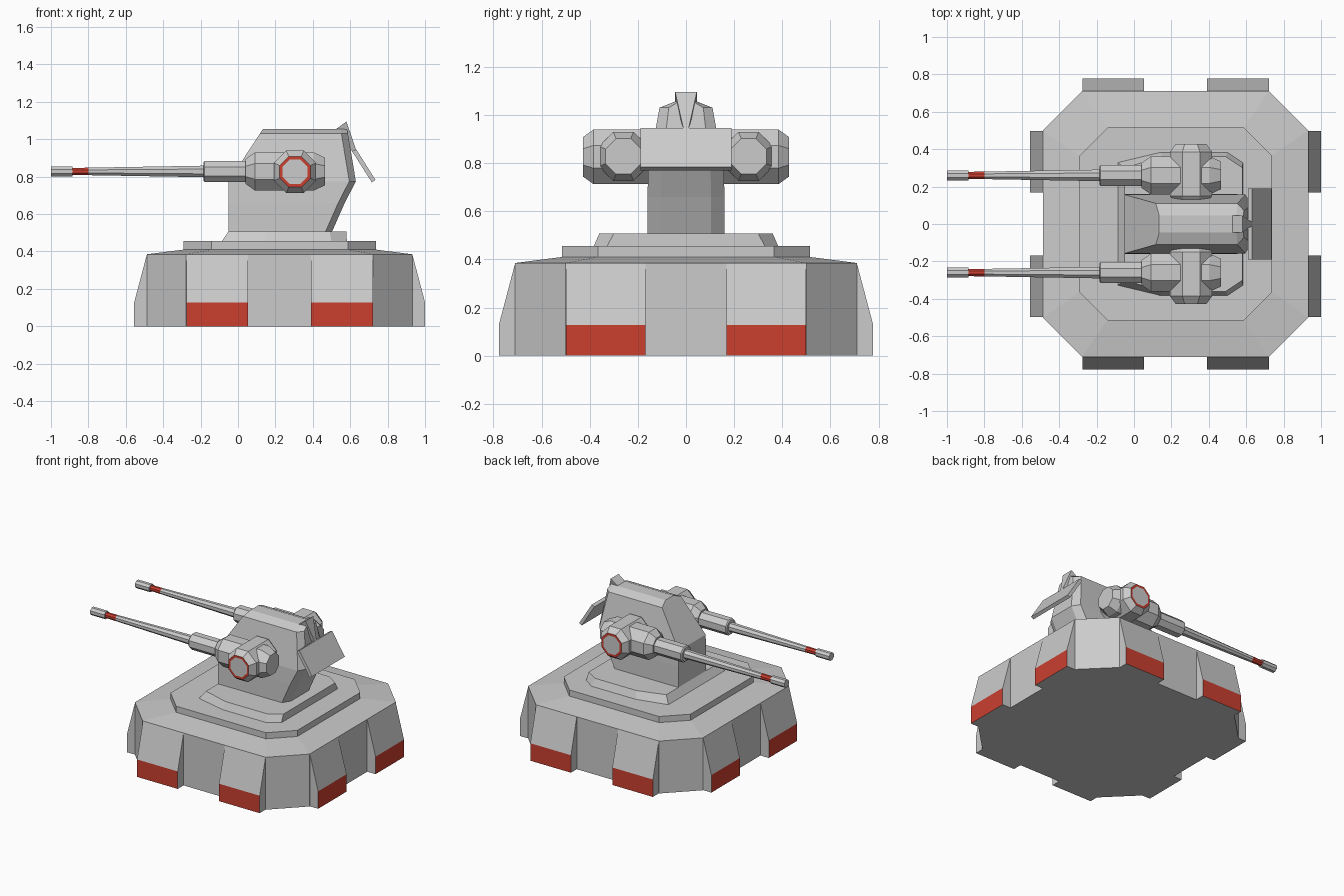
import bpy, bmesh
from math import cos, sin, pi

if "Cube" in bpy.data.objects:
    bpy.data.objects.remove(bpy.data.objects["Cube"])

red = bpy.data.materials.new("red_paint")
red.diffuse_color = (0.6, 0.05, 0.03, 1)
red.use_nodes = True
red.node_tree.nodes["Principled BSDF"].inputs["Base Color"].default_value = red.diffuse_color


def loft(name, rings, red_bands=(), red_sides=None):
    """Skin a list of equal-length point rings, with capped ends."""
    bm = bmesh.new()
    vs = [[bm.verts.new(p) for p in r] for r in rings]
    n = len(rings[0])
    bm.faces.new(vs[0])
    bm.faces.new(vs[-1])
    for b in range(len(vs) - 1):
        for i in range(n):
            j = (i + 1) % n
            f = bm.faces.new((vs[b][i], vs[b][j], vs[b + 1][j], vs[b + 1][i]))
            if b in red_bands and (red_sides is None or i in red_sides):
                f.material_index = 1
    bmesh.ops.recalc_face_normals(bm, faces=bm.faces)
    me = bpy.data.meshes.new(name)
    bm.to_mesh(me)
    bm.free()
    me.materials.append(None)
    me.materials.append(red)
    ob = bpy.data.objects.new(name, me)
    bpy.context.collection.objects.link(ob)
    return ob


CX = 0.2225


def octagon(half, flat, z):
    pts = [(half, -flat), (half, flat), (flat, half), (-flat, half),
           (-half, flat), (-half, -flat), (-flat, -half), (flat, -half)]
    return [(CX + x, y, z) for x, y in pts]


# Octagonal base with a sloping deck and a raised step
loft("base_body", [octagon(0.71, 0.5, 0), octagon(0.71, 0.5, 0.385),
                   octagon(0.515, 0.365, 0.41)])
loft("base_step", [octagon(0.515, 0.365, 0.40), octagon(0.515, 0.365, 0.455)])

# Eight buttress pads with red feet, two per side
for side in range(4):
    c, s = round(cos(side * pi / 2)), round(sin(side * pi / 2))
    for k, t in enumerate((-0.333, 0.333)):
        rings = []
        for d, z in ((0.7775, 0), (0.7775, 0.128), (0.71, 0.385)):
            pts = [(d, t - 0.165), (d, t + 0.165), (0.65, t + 0.165), (0.65, t - 0.165)]
            rings.append([(CX + c * x - s * y, s * x + c * y, z - 0.002 * (z > 0.3))
                          for x, y in pts])
        loft(f"base_pad_{side}_{k}", rings, (0,), (0,))


def mirrored(half, z):
    """Close a half outline (y >= 0) symmetrically at height z."""
    return [(x, y, z) for x, y in half] + [(x, -y, z) for x, y in reversed(half)]


# Turntable plate
loft("turntable", [
    mirrored([(-0.09, 0.33), (0.14, 0.385), (0.5, 0.385), (0.582, 0.33)], 0.45),
    mirrored([(-0.05, 0.30), (0.15, 0.36), (0.49, 0.36), (0.58, 0.30)], 0.508)])

# Tower: levels of z, front x, rear x, half width
levels = [(0.50, -0.05, 0.50, 0.16), (0.66, -0.05, 0.571, 0.16),
          (0.775, -0.05, 0.63, 0.157), (1.03, 0.117, 0.588, 0.11),
          (1.056, 0.135, 0.582, 0.045)]
loft("tower", [mirrored([(a, w), (b - 0.035, w), (b, w * 0.65)], z)
               for z, a, b, w in levels])


def slab(name, outline, w):
    """Extrude an xz outline with per-point half widths."""
    loft(name, [[(x, s * w[i], z) for i, (x, z) in enumerate(outline)] for s in (-1, 1)])


# Tilted rear panel and its bracket
slab("rear_panel", [(0.61, 0.936), (0.632, 0.946), (0.735, 0.783), (0.715, 0.77)], [0.19] * 4)
slab("panel_bracket", [(0.525, 1.055), (0.58, 1.095), (0.632, 0.94), (0.58, 0.94)],
     [0.045, 0.045, 0.01, 0.01])


def turned(name, axis, centre, profile, red_bands=()):
    """Eight-sided turned part along x or y; profile is (position, apothem)."""
    rings = []
    for p, a in profile:
        r = a / cos(pi / 8)
        ring = []
        for i in range(8):
            t = pi / 8 + i * pi / 4
            u, v = r * cos(t), r * sin(t)
            ring.append((p, centre[0] + u, centre[1] + v) if axis == "x"
                        else (centre[0] + u, p, centre[1] + v))
        rings.append(ring)
    loft(name, rings, red_bands)


# Twin guns: barrel, sleeve, housing and cross drum
for s, side in ((-1, "right"), (1, "left")):
    c = (s * 0.26, 0.828)
    turned(f"barrel_{side}", "x", c, [(-1, 0.027), (-0.885, 0.027), (-0.885, 0.019),
                                      (-0.80, 0.020), (-0.17, 0.031)], (2,))
    turned(f"sleeve_{side}", "x", c, [(-0.185, 0.048), (-0.178, 0.056), (0.06, 0.056)])
    turned(f"housing_{side}", "x", c, [(0.04, 0.066), (0.09, 0.102), (0.405, 0.102),
                                       (0.465, 0.074)])
    turned(f"drum_{side}", "y", (0.305, 0.826),
           [(s * 0.115, 0.085), (s * 0.15, 0.113), (s * 0.385, 0.113),
            (s * 0.428, 0.082), (s * 0.428, 0.066)], (3,))
